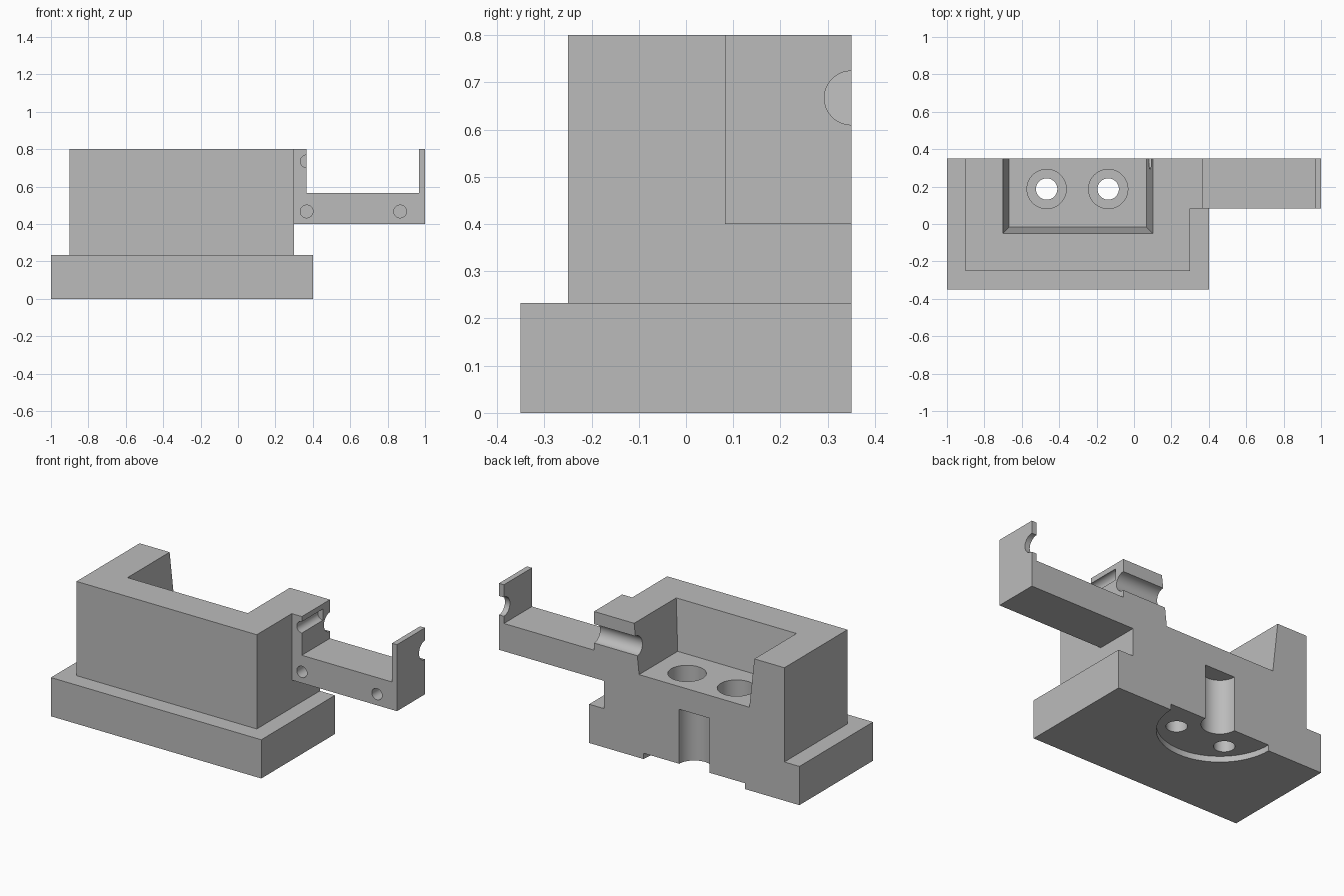
import bpy
import bmesh
import math
from mathutils import Matrix, Vector

cube = bpy.data.objects.get("Cube")
if cube:
    bpy.data.objects.remove(cube, do_unlink=True)

grey = bpy.data.materials.new("plain grey")
grey.use_nodes = True
colour = (0.5, 0.5, 0.5, 1)
grey.diffuse_color = colour
grey.node_tree.nodes["Principled BSDF"].inputs["Base Color"].default_value = colour

BACK = 0.35


def make_object(name, bm):
    bmesh.ops.recalc_face_normals(bm, faces=bm.faces[:])
    mesh = bpy.data.meshes.new(name)
    bm.to_mesh(mesh)
    bm.free()
    mesh.materials.append(grey)
    obj = bpy.data.objects.new(name, mesh)
    bpy.context.collection.objects.link(obj)
    return obj


def box(name, x, y, z, flare=0):
    """Box from ranges; flare widens the top in x and towards the front."""
    bm = bmesh.new()
    bmesh.ops.create_cube(bm, size=1)
    for v in bm.verts:
        right, rear, top = (c > 0 for c in v.co)
        grow = flare if top else 0
        v.co = (x[right] + (grow if right else -grow),
                y[rear] - (0 if rear else grow), z[top])
    return make_object(name, bm)


def rod(name, start, end, radius):
    """Cylinder between two points."""
    start, end = Vector(start), Vector(end)
    axis = end - start
    turn = axis.to_track_quat('Z', 'Y').to_matrix().to_4x4()
    bm = bmesh.new()
    bmesh.ops.create_cone(bm, cap_ends=True, segments=64, radius1=radius,
                          radius2=radius, depth=axis.length,
                          matrix=Matrix.Translation((start + end) / 2) @ turn)
    return make_object(name, bm)


def combine(target, tool, operation):
    tool.hide_render = True
    mod = target.modifiers.new(operation, 'BOOLEAN')
    mod.operation = operation
    mod.solver = 'EXACT'
    mod.object = tool
    bpy.context.view_layer.objects.active = target
    bpy.ops.object.modifier_apply(modifier=mod.name)
    bpy.data.objects.remove(tool, do_unlink=True)


def extrude_outline(name, points, y):
    """Front-view outline pushed along y."""
    bm = bmesh.new()
    face = bm.faces.new([bm.verts.new((px, y[0], pz)) for px, pz in points])
    moved = bmesh.ops.extrude_face_region(bm, geom=[face])["geom"]
    bmesh.ops.translate(bm, vec=(0, y[1] - y[0], 0),
                        verts=[v for v in moved if isinstance(v, bmesh.types.BMVert)])
    return make_object(name, bm)


# Stepped housing with the side arm and its upright end plate
housing = box("mounting_housing", (-1, 0.4), (-0.35, BACK), (0, 0.233))
combine(housing, box("body", (-0.9, 0.3), (-0.25, BACK), (0.1, 0.8)), 'UNION')
arm = extrude_outline("side_arm", [(0.2, 0.4), (1, 0.4), (1, 0.8), (0.967, 0.8),
                                   (0.967, 0.567), (0.367, 0.567),
                                   (0.367, 0.8), (0.2, 0.8)], (0.083, BACK))
combine(housing, arm, 'UNION')

# Tapered pocket, open at the top and back
cutters = [box("pocket", (-0.667, 0.067), (-0.017, 0.5), (0.5, 0.9), flare=0.0444)]

# Shaft groove along the back edge of the arm
cutters.append(rod("shaft_groove", (0, BACK, 0.667), (1.1, BACK, 0.667), 0.057))

# Blind holes entering the arm from the front
for x, z in ((0.367, 0.467), (0.867, 0.467), (0.367, 0.735)):
    cutters.append(rod("pin_hole", (x, 0, z), (x, 0.283, z), 0.034))

# Half-round recess and bore under the base
cutters.append(rod("base_recess", (-0.3, BACK, -0.1), (-0.3, BACK, 0.035), 0.337))
cutters.append(rod("base_bore", (-0.3, BACK, -0.1), (-0.3, BACK, 0.363), 0.1))

# Counterbored screw holes in the pocket floor
for x in (-0.467, -0.138):
    cutters.append(rod("screw_hole", (x, 0.187, -0.1), (x, 0.187, 0.6), 0.057))
    cutters.append(rod("counterbore", (x, 0.187, 0.4), (x, 0.187, 0.6), 0.105))

for cutter in cutters:
    combine(housing, cutter, 'DIFFERENCE')

bpy.ops.object.select_all(action='DESELECT')
housing.select_set(True)
bpy.context.view_layer.objects.active = housing
bpy.ops.object.shade_smooth_by_angle(angle=math.radians(30))
